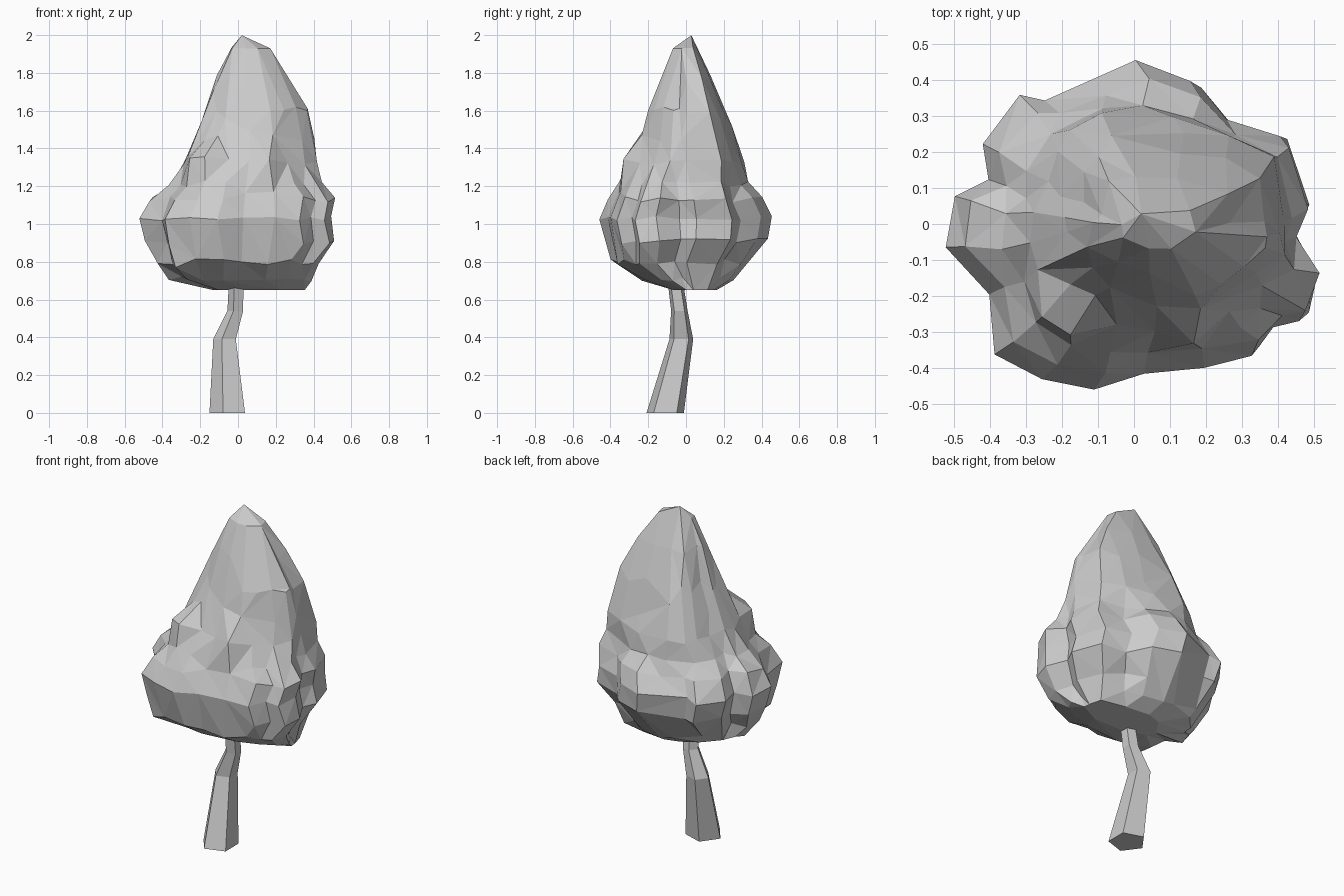
import bpy, bmesh, math, random
from mathutils import Vector

random.seed(4)
if "Cube" in bpy.data.objects:
    bpy.data.objects.remove(bpy.data.objects["Cube"])

# single plain grey
grey = bpy.data.materials.new("plain grey")
grey.use_nodes = True
grey.diffuse_color = (0.6, 0.6, 0.6, 1)
grey.node_tree.nodes["Principled BSDF"].inputs["Base Color"].default_value = (0.6, 0.6, 0.6, 1)


def loft(name, rings, tip=None):
    """Skin a stack of closed rings, cap the bottom, and end in a tip or a cap."""
    bm = bmesh.new()
    rows = [[bm.verts.new(p) for p in ring] for ring in rings]
    n = len(rows[0])
    for low, high in zip(rows, rows[1:]):
        for i in range(n):
            j = (i + 1) % n
            bm.faces.new((low[i], low[j], high[j], high[i]))
    bm.faces.new(rows[0][::-1])
    if tip:
        top = bm.verts.new(tip)
        for i in range(n):
            bm.faces.new((rows[-1][i], rows[-1][(i + 1) % n], top))
    else:
        bm.faces.new(rows[-1])
    bmesh.ops.remove_doubles(bm, verts=bm.verts, dist=0.02)
    bmesh.ops.triangulate(bm, faces=bm.faces, quad_method='SHORT_EDGE')
    bmesh.ops.recalc_face_normals(bm, faces=bm.faces)
    mesh = bpy.data.meshes.new(name)
    bm.to_mesh(mesh)
    bm.free()
    mesh.materials.append(grey)
    obj = bpy.data.objects.new(name, mesh)
    bpy.context.collection.objects.link(obj)
    return obj


# trunk: bent five-sided taper (x, y, z, radius)
trunk = []
for x, y, z, r in [(-.047, -.11, 0, .104), (-.065, -.025, .39, .066),
                   (-.01, -.035, .54, .046), (-.005, -.06, .72, .042)]:
    angles = [math.tau * (i + .5) / 5 for i in range(5)]
    trunk.append([Vector((x + r * math.cos(a), y + r * math.sin(a), z)) for a in angles])
loft("trunk", trunk)

# foliage plans, point for point: lumpy skirt and leaning crown
skirt = [(.49, .06), (.43, .25), (.28, .29), (.18, .40), (.02, .46), (-.1, .41),
         (-.24, .35), (-.31, .36), (-.42, .23), (-.40, .13), (-.50, .08), (-.52, -.06),
         (-.40, -.19), (-.38, -.36), (-.25, -.43), (-.1, -.455), (.03, -.41),
         (.2, -.4), (.35, -.36), (.41, -.28), (.49, -.26), (.52, -.15), (.46, -.03)]
crown = [(.42, .02), (.40, .19), (.27, .25), (.16, .28), (.02, .3), (-.1, .315),
         (-.19, .27), (-.22, .2), (-.24, .12), (-.26, .07), (-.28, .03), (-.29, -.05),
         (-.27, -.12), (-.21, -.18), (-.14, -.23), (-.05, -.27), (.06, -.29),
         (.17, -.29), (.26, -.24), (.31, -.2), (.36, -.16), (.42, -.09), (.425, -.04)]


def unit_plan(points):
    """Fit a plan to the -1..1 square."""
    spans = [(min(c), max(c)) for c in zip(*points)]
    return [Vector([(2 * v - a - b) / (b - a) for v, (a, b) in zip(p, spans)]) for p in points]


# height, min x, max x, min y, max y, share of the skirt plan
levels = [(.65, -.13, .355, -.07, .16, .2),
          (.71, -.37, .39, -.24, .26, .7),
          (.80, -.43, .43, -.40, .33, .9),
          (.91, -.49, .51, -.43, .43, 1),
          (1.03, -.52, .49, -.46, .455, 1),
          (1.13, -.47, .51, -.41, .40, 1),
          (1.21, -.37, .45, -.36, .34, .6),
          (1.33, -.29, .42, -.29, .31, .1),
          (1.45, -.235, .40, -.24, .265, 0),
          (1.60, -.175, .37, -.20, .21, 0),
          (1.76, -.12, .27, -.14, .14, 0),
          (1.93, -.04, .17, -.07, .06, 0)]

# local swellings: centre, reach, shift
lumps = [(Vector((-.18, -.21, 1.32)), .10, Vector((-.05, -.09, .04))),
         (Vector((.16, -.28, 1.30)), .08, Vector((0, -.06, 0))),
         (Vector((-.36, -.32, .78)), .10, Vector((-.02, -.01, -.02)))]

foliage = []
for k, (z, x0, x1, y0, y1, share) in enumerate(levels):
    ring = []
    for low, high in zip(unit_plan(skirt), unit_plan(crown)):
        d = high.lerp(low, share)
        p = Vector(((x0 + x1 + d.x * (x1 - x0)) / 2, (y0 + y1 + d.y * (y1 - y0)) / 2, z))
        if 0 < k < len(levels) - 1:
            p += Vector([random.uniform(-s, s) for s in (.005, .005, .015)])
        for c, reach, shift in lumps:
            p += shift * math.exp(-((p - c).length / reach) ** 2)
        ring.append(p)
    foliage.append(ring)
tree_top = loft("foliage", foliage, Vector((.02, .03, 2)))

# thin the skin into larger irregular facets
facets = tree_top.modifiers.new("facets", 'DECIMATE')
facets.ratio = .7
